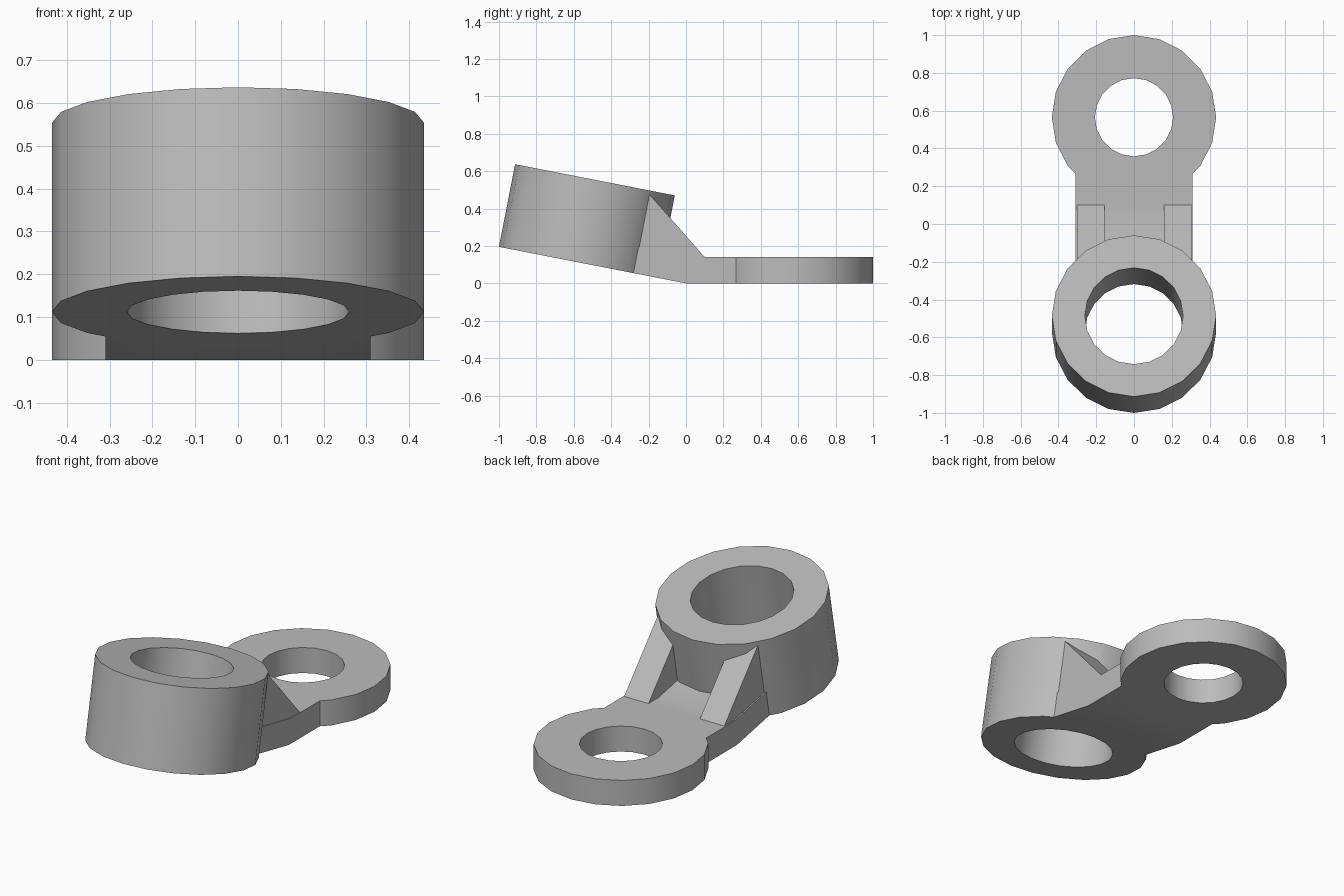
import bpy, bmesh, math
from mathutils import Matrix, Vector

cube = bpy.data.objects.get("Cube")
if cube:
    bpy.data.objects.remove(cube, do_unlink=True)

TILT = math.radians(11.05)
PLATE = 0.14        # thickness of the flat plate
ARM_HALF = 0.31     # half width of the arm
SIDES = 20

grey = bpy.data.materials.new("plain grey")
grey.use_nodes = True
grey.diffuse_color = (0.5, 0.5, 0.5, 1)
grey.node_tree.nodes["Principled BSDF"].inputs["Base Color"].default_value = (0.5, 0.5, 0.5, 1)


def make_object(name, bm):
    bmesh.ops.recalc_face_normals(bm, faces=bm.faces)
    mesh = bpy.data.meshes.new(name)
    bm.to_mesh(mesh)
    bm.free()
    mesh.materials.append(grey)
    obj = bpy.data.objects.new(name, mesh)
    bpy.context.collection.objects.link(obj)
    return obj


def ring(name, outer, inner, height, matrix):
    """Square-section ring standing on its local z = 0."""
    bm = bmesh.new()
    section = [(outer, 0), (outer, height), (inner, height), (inner, 0)]
    loops = []
    for i in range(SIDES):
        a = 2 * math.pi * i / SIDES
        loops.append([bm.verts.new((r * math.cos(a), r * math.sin(a), z)) for r, z in section])
    for i in range(SIDES):
        p, q = loops[i], loops[(i + 1) % SIDES]
        for k in range(4):
            n = (k + 1) % 4
            bm.faces.new((p[k], q[k], q[n], p[n]))
    bm.transform(matrix)
    return make_object(name, bm)


def extrude_profile(name, profile, x0, x1):
    """Side profile of (y, z) points, extruded across x."""
    bm = bmesh.new()
    face = bm.faces.new([bm.verts.new((x0, y, z)) for y, z in profile])
    moved = bmesh.ops.extrude_face_region(bm, geom=[face])["geom"]
    bmesh.ops.translate(bm, vec=(x1 - x0, 0, 0),
                        verts=[v for v in moved if isinstance(v, bmesh.types.BMVert)])
    return make_object(name, bm)


def on_slope(s, h):
    """Point s along the tilted underside and h above it, as (y, z)."""
    c, d = math.cos(TILT), math.sin(TILT)
    return (-s * c + h * d, s * d + h * c)


# Flat eye and tilted socket
flat_eye = ring("bracket", 0.435, 0.207, PLATE, Matrix.Translation((0, 0.565, 0)))
y, z = on_slope(0.584, 0)
socket = ring("socket", 0.435, 0.26, 0.45,
              Matrix.Translation((0, y, z)) @ Matrix.Rotation(-TILT, 4, 'X'))

# Bent arm joining the two
bend = PLATE * math.tan(TILT / 2)
arm = extrude_profile("arm", [(0.3, 0), (0, 0), on_slope(0.315, 0), on_slope(0.315, PLATE),
                              (bend, PLATE), (0.3, PLATE)], -ARM_HALF, ARM_HALF)

# Pair of sloping gussets
gusset = [(0.1, PLATE), on_slope(0.3, 0.443), on_slope(0.3, 0.07), (0, 0.07), (0.1, 0.07)]
right_gusset = extrude_profile("right_gusset", gusset, -0.303, -0.155)
left_gusset = extrude_profile("left_gusset", gusset, 0.158, 0.306)

# Weld everything into one casting
for part in (arm, socket, left_gusset, right_gusset):
    mod = flat_eye.modifiers.new("weld " + part.name, 'BOOLEAN')
    mod.operation = 'UNION'
    mod.solver = 'EXACT'
    mod.object = part
bpy.context.view_layer.objects.active = flat_eye
flat_eye.select_set(True)
for mod in list(flat_eye.modifiers):
    bpy.ops.object.modifier_apply(modifier=mod.name)
for part in (arm, socket, left_gusset, right_gusset):
    bpy.data.objects.remove(part, do_unlink=True)
bpy.ops.object.shade_smooth_by_angle(angle=math.radians(30))
